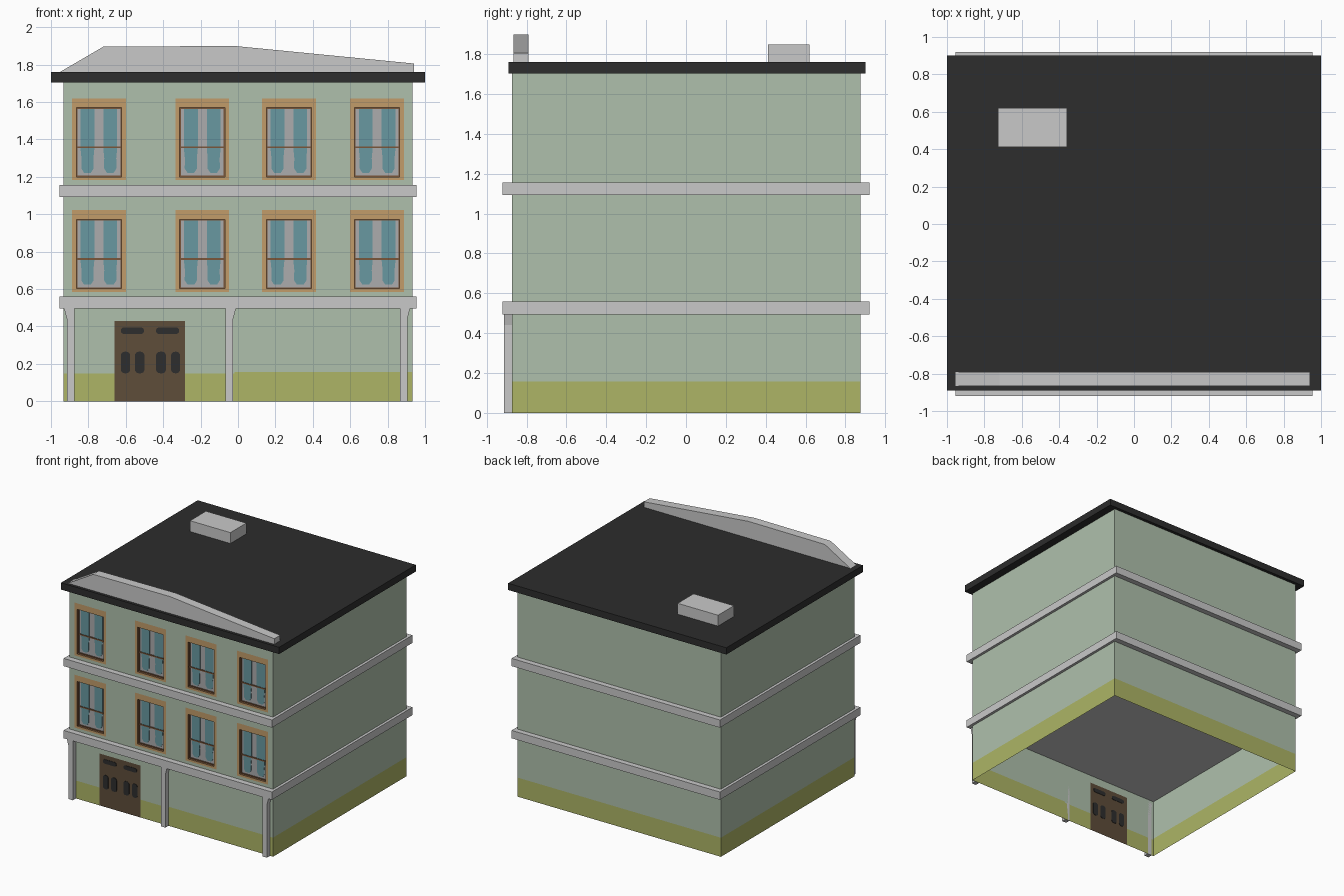
import bpy, bmesh, math

if "Cube" in bpy.data.objects:
    bpy.data.objects.remove(bpy.data.objects["Cube"])


def material(name, rgb):
    lin = [((c / 255 + 0.055) / 1.055) ** 2.4 for c in rgb]
    m = bpy.data.materials.new(name)
    m.diffuse_color = (*lin, 1)
    m.use_nodes = True
    m.node_tree.nodes["Principled BSDF"].inputs["Base Color"].default_value = m.diffuse_color
    return m


GREEN = material("green_wall", (175, 192, 172))
OLIVE = material("olive_base", (173, 181, 102))
GREY = material("light_grey_stone", (201, 201, 201))
DARK = material("dark_roof", (45, 45, 45))
ORANGE = material("orange_frame", (194, 156, 106))
TRIM = material("brown_trim", (122, 86, 58))
PANE = material("grey_pane", (172, 172, 174))
TEAL = material("teal_curtain", (104, 153, 161))
DOOR = material("brown_door", (94, 77, 58))


def finish(name, bm, mats):
    me = bpy.data.meshes.new(name)
    bm.to_mesh(me)
    bm.free()
    for m in mats:
        me.materials.append(m)
    ob = bpy.data.objects.new(name, me)
    bpy.context.collection.objects.link(ob)
    return ob


def prism(name, pts, y0, y1, mat):
    """Extrude an x-z outline along y."""
    bm = bmesh.new()
    a = [bm.verts.new((x, y0, z)) for x, z in pts]
    b = [bm.verts.new((x, y1, z)) for x, z in pts]
    bm.faces.new(a)
    bm.faces.new(b[::-1])
    n = len(pts)
    for i in range(n):
        j = (i + 1) % n
        bm.faces.new((a[i], b[i], b[j], a[j]))
    bmesh.ops.recalc_face_normals(bm, faces=bm.faces[:])
    return finish(name, bm, [mat])


def box(name, x0, x1, y0, y1, z0, z1, mat):
    return prism(name, [(x0, z0), (x1, z0), (x1, z1), (x0, z1)], y0, y1, mat)


def rounded(x0, x1, z0, z1, r, seg=4):
    """Outline of a rectangle with rounded corners."""
    pts = []
    for k, (cx, cz) in enumerate([(x1 - r, z1 - r), (x0 + r, z1 - r),
                                  (x0 + r, z0 + r), (x1 - r, z0 + r)]):
        for i in range(seg + 1):
            t = (k + i / seg) * math.pi / 2
            pts.append((cx + r * math.cos(t), cz + r * math.sin(t)))
    return pts


X, YF, YB, TOP = 0.933, -0.873, 0.875, 1.706
WIN_X = (-0.744, -0.191, 0.272, 0.744)
WIN_Z = (0.602, 1.20)
IW, OW, H = 0.1205, 0.144, 0.37
LOW, HIGH = 0.018, 0.05           # frame below and above the opening
DX0, DX1, DZ = -0.66, -0.283, 0.43
DEPTH = 0.025

# Walls: open shell, front is a grid with window holes
xs = {-X, X, -0.02, DX0, DX1}
zs = {0, 0.148, 0.158, DZ, TOP}
for c in WIN_X:
    xs |= {c - OW, c - IW, c + IW, c + OW}
for z in WIN_Z:
    zs |= {z - LOW, z, z + H, z + H + HIGH}
xs, zs = sorted(xs), sorted(zs)
bm = bmesh.new()


def quad(pts, mi):
    bm.faces.new([bm.verts.new(p) for p in pts]).material_index = mi


for x0, x1 in zip(xs, xs[1:]):
    for z0, z1 in zip(zs, zs[1:]):
        cx, cz = (x0 + x1) / 2, (z0 + z1) / 2
        dx = min(abs(cx - c) for c in WIN_X)
        if dx < IW and any(z < cz < z + H for z in WIN_Z):
            continue
        mi = 0
        if cz < 0.148 or (cz < 0.158 and cx > -0.02):
            mi = 1
        if DX0 < cx < DX1 and cz < DZ:
            mi = 2
        if dx < OW and any(z - LOW < cz < z + H + HIGH for z in WIN_Z):
            mi = 3
        quad([(x0, YF, z0), (x1, YF, z0), (x1, YF, z1), (x0, YF, z1)], mi)

for (ax, ay), (bx, by) in [((X, YF), (X, YB)), ((X, YB), (-X, YB)), ((-X, YB), (-X, YF))]:
    for z0, z1, mi in [(0, 0.158, 1), (0.158, TOP, 0)]:
        quad([(ax, ay, z0), (bx, by, z0), (bx, by, z1), (ax, ay, z1)], mi)

# Window reveals and panes
yp = YF + DEPTH
for c in WIN_X:
    for z in WIN_Z:
        l, r, t = c - IW, c + IW, z + H
        quad([(l, YF, z), (l, yp, z), (l, yp, t), (l, YF, t)], 4)
        quad([(r, yp, z), (r, YF, z), (r, YF, t), (r, yp, t)], 4)
        quad([(l, YF, z), (r, YF, z), (r, yp, z), (l, yp, z)], 4)
        quad([(l, yp, t), (r, yp, t), (r, YF, t), (l, YF, t)], 4)
        quad([(l, yp, z), (r, yp, z), (r, yp, t), (l, yp, t)], 5)
bmesh.ops.remove_doubles(bm, verts=bm.verts[:], dist=0.0005)
finish("walls", bm, [GREEN, OLIVE, DOOR, ORANGE, TRIM, PANE])

# Curtains, crossbars and thin sash outline
for c in WIN_X:
    for z in WIN_Z:
        for s in (-1, 1):
            m = c + s * 0.061
            prism("curtain", [(m - .037, z + H), (m - .037, z + .15), (m - .032, z + .10),
                              (m - .033, z + .045), (m - .018, z + .022), (m + .018, z + .022),
                              (m + .033, z + .045), (m + .032, z + .10), (m + .037, z + .15),
                              (m + .037, z + H)], yp - .004, yp, TEAL)
            e = c + s * (IW - .003)
            box("sash_side", e - .003, e + .003, yp - .006, yp, z, z + H, TRIM)
        for zz in (z + .003, z + H - .003):
            box("sash_rail", c - IW, c + IW, yp - .006, yp, zz - .003, zz + .003, TRIM)
        box("crossbar", c - IW, c + IW, yp - .008, yp, z + .153, z + .163, TRIM)

# Door panels
for x0, x1 in [(-.626, -.503), (-.438, -.315)]:
    prism("door_top_panel", rounded(x0, x1, .36, .395, .016), YF - .003, YF + .003, DARK)
for x0, x1 in [(-.626, -.577), (-.551, -.500), (-.438, -.385), (-.358, -.31)]:
    prism("door_panel", rounded(x0, x1, .15, .265, .02), YF - .003, YF + .003, DARK)

# Floor bands and roof slab
for z0, z1 in [(.495, .56), (1.093, 1.157)]:
    box("floor_band", -.955, .955, -.92, .92, z0, z1, GREY)
box("roof_slab", -1, 1, -.89, .90, 1.704, 1.76, DARK)

# Columns with a small flare on the outer side
for c, s in [(-.895, -1), (-.046, 1), (.885, 1)]:
    prism("column", [(c - s * .02, 0), (c + s * .02, 0), (c + s * .02, .44),
                     (c + s * .035, .497), (c - s * .02, .497)], -.914, YF, GREY)

# Roof parapet and roof box
prism("parapet", [(-.955, 1.759), (.94, 1.759), (.94, 1.806), (-.02, 1.9), (-.72, 1.896)],
      -.867, -.79, GREY)
box("roof_box", -.728, -.358, .412, .62, 1.759, 1.85, GREY)
